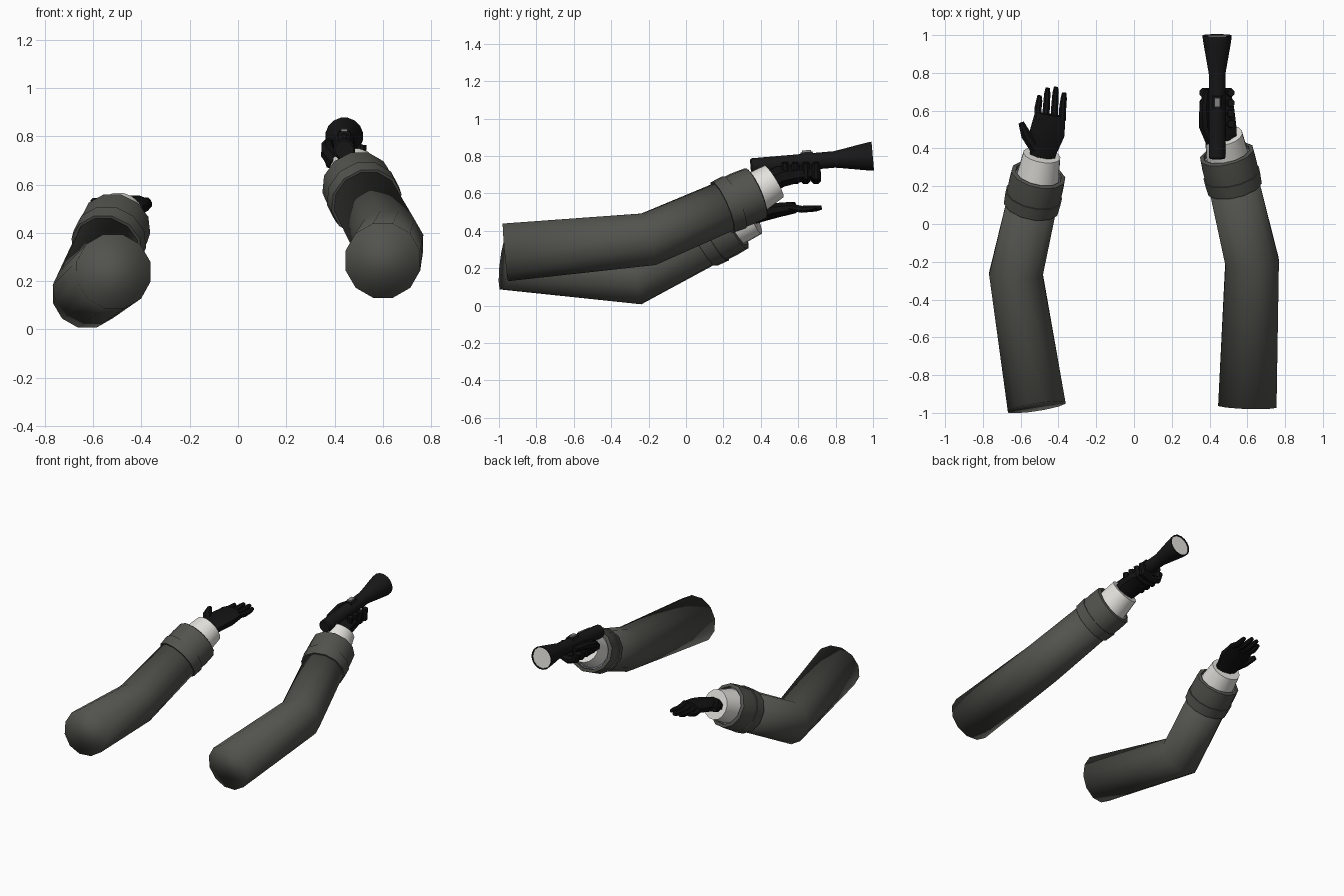
import bpy, bmesh, math
from mathutils import Vector as V

if "Cube" in bpy.data.objects:
    bpy.data.objects.remove(bpy.data.objects["Cube"])


def material(name, colour):
    m = bpy.data.materials.new(name)
    m.use_nodes = True
    m.diffuse_color = (*colour, 1)
    bsdf = next(n for n in m.node_tree.nodes if n.type == 'BSDF_PRINCIPLED')
    bsdf.inputs["Base Color"].default_value = (*colour, 1)
    return m


CLOTH = material("olive grey cloth", (.085, .086, .075))
SHIRT = material("off white", (.78, .77, .73))
GLOVE = material("black leather", (.006, .006, .006))
TORCH = material("black metal", (.009, .009, .009))
LINING = material("blue grey lining", (.2, .21, .26))
BUTTON = material("grey button", (.25, .25, .25))


def skin(name, rings, mat, sides=12, up=(0, 0, 1), angle=40):
    """Join rings of (centre, half width, half height, direction) into a closed skin."""
    bm = bmesh.new()
    loops = []
    for centre, rx, rz, d in rings:
        d = V(d).normalized()
        side = d.cross(V(up)).normalized()
        top = side.cross(d)
        angles = [math.tau * (i + .5) / sides for i in range(sides)]
        loops.append([bm.verts.new(V(centre) + side * math.cos(a) * rx + top * math.sin(a) * rz)
                      for a in angles])
    for a, b in zip(loops, loops[1:]):
        for i in range(sides):
            j = (i + 1) % sides
            bm.faces.new((a[i], a[j], b[j], b[i]))
    bm.faces.new(loops[0][::-1])
    bm.faces.new(loops[-1])
    bmesh.ops.recalc_face_normals(bm, faces=bm.faces)
    mesh = bpy.data.meshes.new(name)
    bm.to_mesh(mesh)
    bm.free()
    mesh.materials.append(mat)
    ob = bpy.data.objects.new(name, mesh)
    bpy.context.collection.objects.link(ob)
    bpy.ops.object.select_all(action='DESELECT')
    ob.select_set(True)
    bpy.context.view_layer.objects.active = ob
    bpy.ops.object.shade_smooth_by_angle(angle=math.radians(angle))
    return ob


def tube(name, points, sizes, mat, **kw):
    """Bent tube with mitred joints; each size is a radius or a (width, height) pair."""
    pts = [V(p) for p in points]
    rings = []
    for i, (p, s) in enumerate(zip(pts, sizes)):
        before = (p - pts[i - 1]).normalized() if i else V()
        after = (pts[i + 1] - p).normalized() if i < len(pts) - 1 else V()
        rx, rz = s if isinstance(s, tuple) else (s, s)
        rings.append((p, rx, rz, before + after))
    return skin(name, rings, mat, **kw)


def turned(name, start, direction, profile, mat, **kw):
    """Turn a profile of (distance, radius) about a straight axis."""
    d = V(direction).normalized()
    return skin(name, [(V(start) + d * t, r, r, d) for t, r in profile], mat, **kw)


def arm(side, shoulder, elbow, wrist, shirt_end):
    """Sleeve, stepped cuff, lining and shirt sleeve."""
    wrist, elbow = V(wrist), V(elbow)
    d = (wrist - elbow).normalized()
    tube(side + "_sleeve", [shoulder, elbow, wrist - d * .15], [.16, .147, .138],
         CLOTH, angle=180)
    turned(side + "_cuff", wrist - d * .2, d,
           [(0, .13), (0, .15), (.07, .155), (.07, .148), (.125, .15), (.195, .147),
            (.2, .14), (.2, .125), (.17, .122)], CLOTH)
    turned(side + "_cuff_lining", wrist - d * .04, d, [(0, .123), (.02, .123)], LINING)
    tube(side + "_shirt_cuff", [wrist - d * .03, shirt_end], [.115, .1], SHIRT, sides=16)


arm("left", (.6, -.965, .285), (.625, -.2, .355), (.49, .375, .603), (.475, .47, .665))
arm("right", (-.515, -.97, .24), (-.625, -.265, .147), (-.505, .265, .435), (-.488, .365, .475))

# Open right hand, palm up
tube("right_palm", [(-.487, .33, .465), (-.48, .39, .485), (-.46, .48, .51), (-.443, .58, .525)],
     [(.065, .042), (.078, .042), (.1, .042), (.088, .033)], GLOVE, sides=8)
for finger, x, tip in (("index", -.51, .68), ("middle", -.467, .72),
                       ("ring", -.423, .725), ("little", -.38, .695)):
    tube(f"right_{finger}_finger",
         [(x, .55, .528), (x + .003, .62, .515), (x + .008, tip - .03, .52), (x + .01, tip, .525)],
         [.021, .02, .018, .012], GLOVE, sides=8)
tube("right_thumb", [(-.52, .4, .49), (-.57, .47, .515), (-.597, .535, .53)],
     [.035, .03, .016], GLOVE, sides=8)

# Left hand closed around the torch
tube("left_palm", [(.475, .43, .65), (.462, .5, .69), (.45, .6, .705), (.445, .69, .715)],
     [(.07, .065), (.088, .062), (.088, .05), (.075, .045)], GLOVE, sides=8)
for finger, y in (("little", .53), ("ring", .585), ("middle", .64), ("index", .695)):
    tube(f"left_{finger}_finger",
         [(.37, y, .74), (.385, y, .69), (.44, y, .675), (.505, y, .695), (.515, y, .765)],
         [.027, .028, .028, .028, .02], GLOVE, sides=8, up=(0, 1, 0))
tube("left_thumb", [(.41, .44, .68), (.375, .52, .73), (.372, .62, .76), (.385, .71, .765)],
     [.035, .034, .028, .018], GLOVE, sides=8)

# Torch with flared head
tail, aim = V((.44, .345, .743)), V((0, .65, .056)).normalized()
turned("torch_body", tail, aim,
       [(0, .038), (.008, .045), (.45, .045), (.47, .048), (.61, .073), (.65, .079),
        (.656, .079), (.656, .072), (.645, .07)], TORCH, sides=16)
turned("torch_lens", tail + aim * .64, aim, [(0, .072), (.01, .072)], SHIRT, sides=16)
up = V((0, -aim.z, aim.y))
spot = tail + aim * .305
skin("torch_switch_mount", [(spot + up * .03, .045, .05, up), (spot + up * .052, .03, .045, up)],
     TORCH, sides=4, up=(0, 1, 0))
skin("torch_switch", [(spot + up * .045, .02, .033, up), (spot + up * .062, .02, .033, up)],
     BUTTON, sides=4, up=(0, 1, 0))
